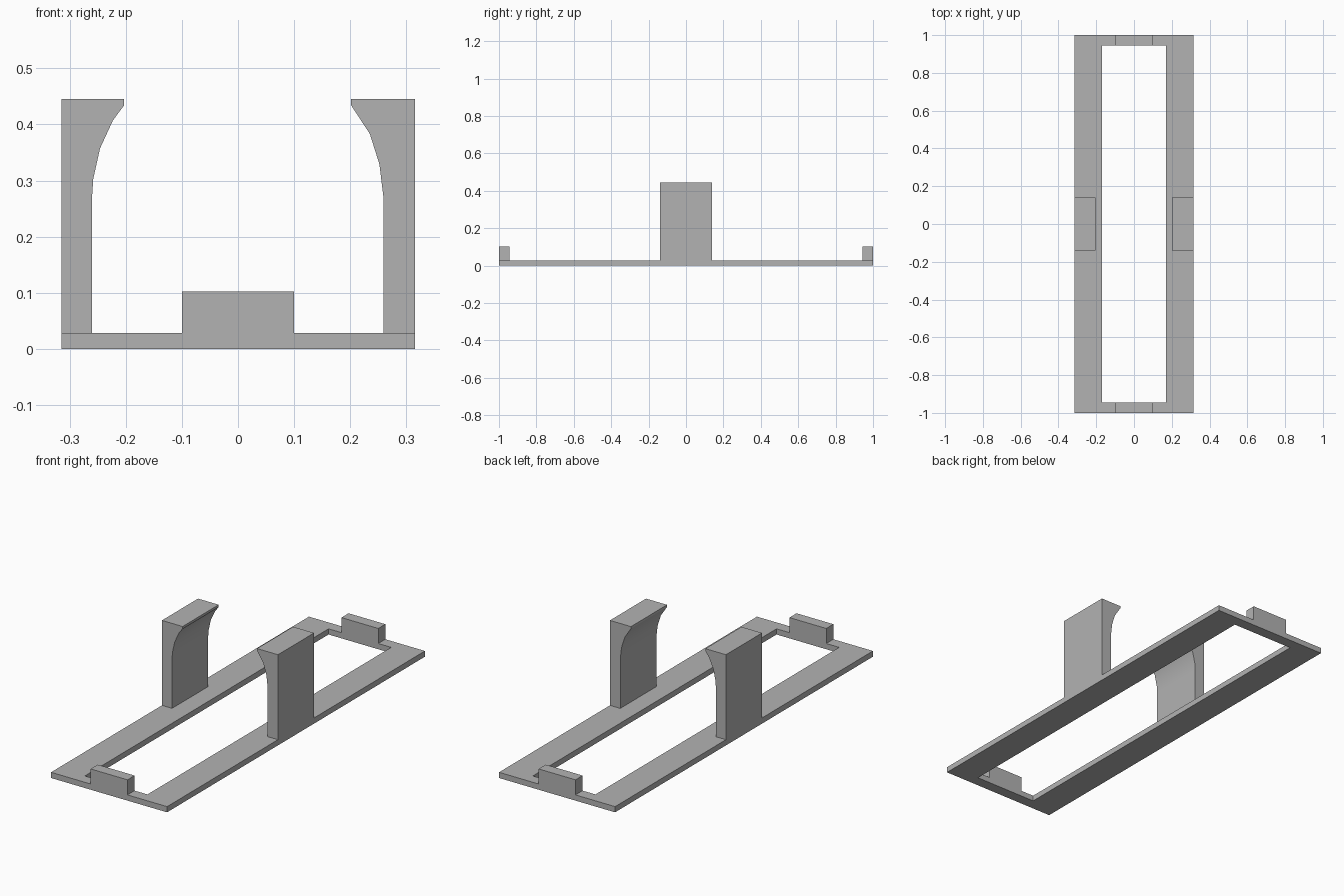
import bpy
import bmesh
import math

cube = bpy.data.objects.get("Cube")
if cube:
    bpy.data.objects.remove(cube, do_unlink=True)

GREY = (0.45, 0.45, 0.45, 1)
grey = bpy.data.materials.new("plain grey")
grey.use_nodes = True
grey.diffuse_color = GREY
grey.node_tree.nodes["Principled BSDF"].inputs["Base Color"].default_value = GREY

HALF_W, HALF_L, BASE = 0.315, 1.0, 0.028
HOLE_W, HOLE_L = 0.17, 0.945
CLIP_TOP, CLIP_HALF = 0.445, 0.14


def finish(name, bm):
    """Turn a bmesh into a named grey object."""
    bmesh.ops.recalc_face_normals(bm, faces=bm.faces[:])
    mesh = bpy.data.meshes.new(name)
    bm.to_mesh(mesh)
    bm.free()
    mesh.materials.append(grey)
    obj = bpy.data.objects.new(name, mesh)
    bpy.context.collection.objects.link(obj)
    return obj


def extrude(bm, faces, offset):
    """Give flat faces a thickness along the offset."""
    result = bmesh.ops.extrude_face_region(bm, geom=faces)
    moved = [v for v in result["geom"] if isinstance(v, bmesh.types.BMVert)]
    bmesh.ops.translate(bm, verts=moved, vec=offset)


def prism(name, points, offset):
    bm = bmesh.new()
    face = bm.faces.new([bm.verts.new(p) for p in points])
    extrude(bm, [face], offset)
    return finish(name, bm)


# Flat rectangular frame with a long opening
bm = bmesh.new()
corners = [(-1, -1), (1, -1), (1, 1), (-1, 1)]
outer = [bm.verts.new((x * HALF_W, y * HALF_L, 0)) for x, y in corners]
inner = [bm.verts.new((x * HOLE_W, y * HOLE_L, 0)) for x, y in corners]
ring = []
for i in range(4):
    j = (i + 1) % 4
    ring.append(bm.faces.new((outer[i], outer[j], inner[j], inner[i])))
extrude(bm, ring, (0, 0, BASE))
finish("base_frame", bm)

# Low stop block at each end
for name, y in (("front_stop", -HALF_L), ("back_stop", HOLE_L)):
    outline = [(-0.1, y, BASE), (0.1, y, BASE), (0.1, y, 0.102), (-0.1, y, 0.102)]
    prism(name, outline, (0, HALF_L - HOLE_L, 0))

# Upright side clips, each with a curved inner lip
left_lip = [(0.201, 0.435), (0.235, 0.383), (0.252, 0.329), (0.259, 0.272)]
right_lip = [(0.203, 0.434), (0.223, 0.407), (0.246, 0.357), (0.258, 0.303), (0.26, 0.272)]
for name, side, lip in (("left_clip", 1, left_lip), ("right_clip", -1, right_lip)):
    profile = [(HALF_W, BASE), (HALF_W, CLIP_TOP), (lip[0][0], CLIP_TOP)]
    profile += lip + [(lip[-1][0], BASE)]
    clip = prism(name, [(side * x, -CLIP_HALF, z) for x, z in profile],
                 (0, 2 * CLIP_HALF, 0))
    bpy.ops.object.select_all(action="DESELECT")
    clip.select_set(True)
    bpy.context.view_layer.objects.active = clip
    bpy.ops.object.shade_smooth_by_angle(angle=math.radians(25))
